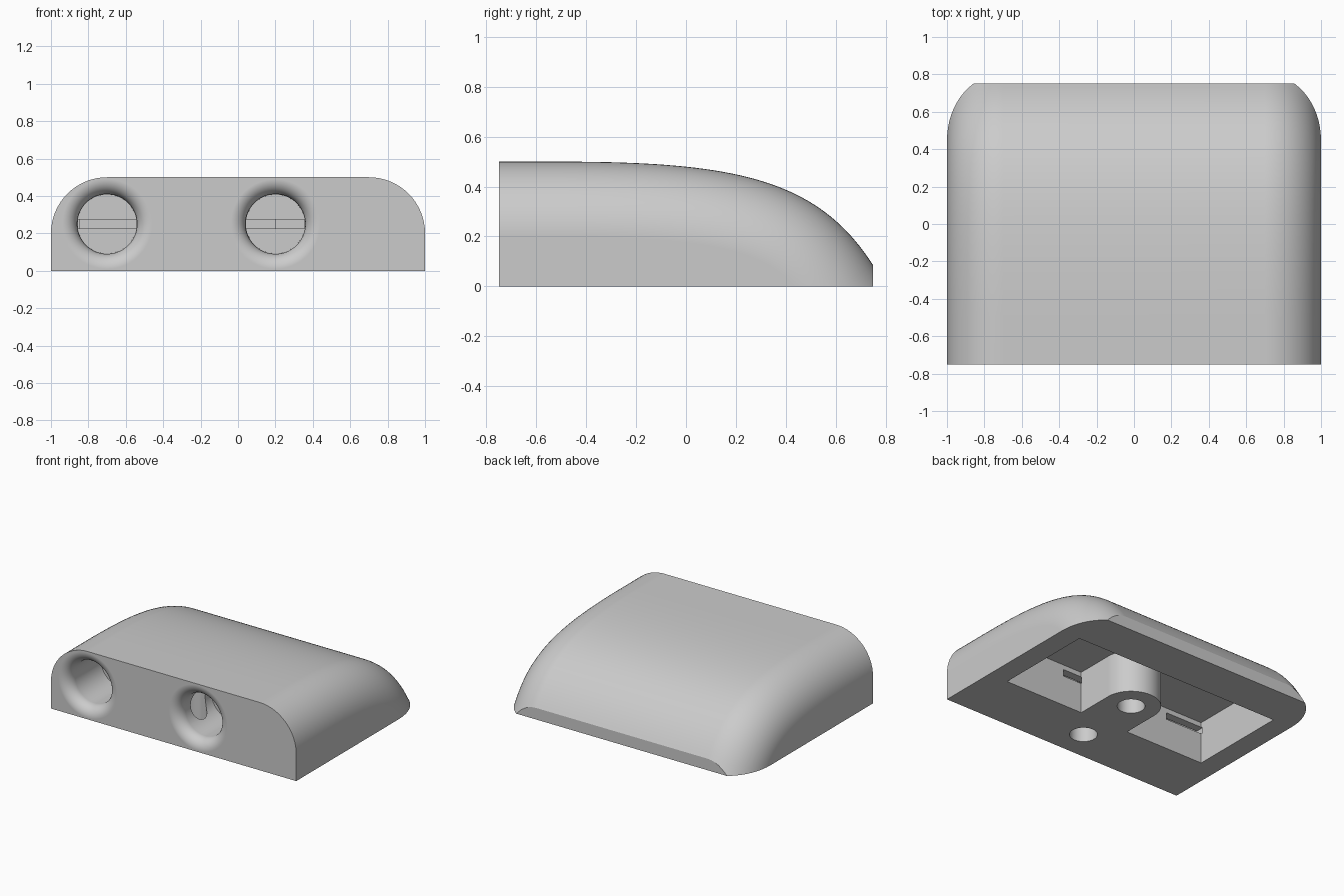
import bpy
import bmesh
from math import sin, cos, pi, radians
from mathutils import Vector

old = bpy.data.objects.get("Cube")
if old:
    bpy.data.objects.remove(old, do_unlink=True)

grey = bpy.data.materials.new("light_grey")
grey.use_nodes = True
grey.diffuse_color = (0.6, 0.6, 0.6, 1)
grey.node_tree.nodes["Principled BSDF"].inputs["Base Color"].default_value = (0.6, 0.6, 0.6, 1)


def finish(name, bm):
    """Turn a bmesh into a linked object with outward normals."""
    bmesh.ops.recalc_face_normals(bm, faces=bm.faces)
    mesh = bpy.data.meshes.new(name)
    bm.to_mesh(mesh)
    bm.free()
    mesh.materials.append(grey)
    obj = bpy.data.objects.new(name, mesh)
    bpy.context.collection.objects.link(obj)
    return obj


def loft(name, rings):
    """Closed rings joined in order, with flat end caps."""
    bm = bmesh.new()
    rows = [[bm.verts.new(p) for p in ring] for ring in rings]
    for a, b in zip(rows, rows[1:]):
        for i in range(len(a)):
            j = (i + 1) % len(a)
            bm.faces.new((a[i], a[j], b[j], b[i]))
    bm.faces.new(rows[0])
    bm.faces.new(rows[-1])
    return finish(name, bm)


def prism(name, outline, z0, z1):
    return loft(name, [[(x, y, z) for x, y in outline] for z in (z0, z1)])


def box(name, x0, x1, y0, y1, z0, z1):
    return prism(name, [(x0, y0), (x1, y0), (x1, y1), (x0, y1)], z0, z1)


def arc(cx, cy, r, a0, a1, n):
    return [(cx + r * cos(a0 + (a1 - a0) * i / n), cy + r * sin(a0 + (a1 - a0) * i / n))
            for i in range(n + 1)]


def combine(obj, other, operation):
    other.hide_render = True
    mod = obj.modifiers.new("cut", 'BOOLEAN')
    mod.operation = operation
    mod.solver = 'EXACT'
    mod.object = other
    bpy.context.view_layer.objects.active = obj
    bpy.ops.object.modifier_apply(modifier=mod.name)
    bpy.data.objects.remove(other, do_unlink=True)


def shell_block():
    """Block with a swept top edge rounding that follows the side profile."""
    p = [Vector(c) for c in ((-0.5, 0.5), (0.2, 0.5), (0.53, 0.43), (0.75, 0.085))]
    path = [(Vector((-0.9, 0.5)), Vector((0, 1)))]
    steps = 40
    for i in range(steps + 1):
        t = i / steps
        s = 1 - t
        pos = s**3 * p[0] + 3 * s * s * t * p[1] + 3 * s * t * t * p[2] + t**3 * p[3]
        tan = (s * s * (p[1] - p[0]) + 2 * s * t * (p[2] - p[1]) + t * t * (p[3] - p[2])).normalized()
        normal = Vector((-tan.y, tan.x))
        path.append((pos, normal))
    path.append((pos + tan * 0.6, normal))

    # Half section of (x, inset), mirrored for the other side
    radius = 0.3
    right = [(1 - radius + radius * cos(a), radius * (1 - sin(a)))
             for a in (pi / 2 * i / 16 for i in range(17))]
    section = [(-x, d) for x, d in right] + right[::-1]

    bm = bmesh.new()
    rows = []
    for pos, normal in path:
        row = []
        for x, d in section:
            q = pos - normal * d
            row.append(bm.verts.new((x, q.x, q.y)))
        rows.append(row)
    for a, b in zip(rows, rows[1:]):
        for i in range(len(a) - 1):
            bm.faces.new((a[i], a[i + 1], b[i + 1], b[i]))
    left_foot, right_foot = [bm.verts.new((x, -0.9, -0.7)) for x in (-1, 1)]
    bm.faces.new([left_foot] + [r[0] for r in rows])
    bm.faces.new([right_foot] + [r[-1] for r in rows])
    bm.faces.new([left_foot] + rows[0] + [right_foot])
    bm.faces.new(rows[-1])
    bm.faces.new([left_foot, rows[-1][0], rows[-1][-1], right_foot])
    return finish("housing", bm)


# Outer body, trimmed flat at front, back and bottom
housing = shell_block()
combine(housing, box("trim", -1.5, 1.5, -0.75, 0.75, 0, 1), 'INTERSECT')

# Underside pocket wrapped around a round-ended screw boss
outline = [(-0.2, -0.31), (-0.845, -0.31), (-0.845, 0.44), (0.845, 0.44), (0.845, -0.31), (0.2, -0.31)]
outline += arc(0, -0.03, 0.2, 0, pi, 32)
combine(housing, prism("pocket", outline, -0.1, 0.31), 'DIFFERENCE')

# Flared front sockets, each with a thin slot through to the pocket
for cx in (-0.7, 0.2):
    flare = [(0.24 - 0.08 * sin(a), -0.67 - 0.08 * cos(a)) for a in (pi / 2 * i / 12 for i in range(13))]
    profile = [(0.24, -0.85)] + flare + [(0.158, -0.37)]
    rings = [[(x, y, z) for x, z in arc(cx, 0.25, r, 0, 2 * pi, 64)[:-1]] for r, y in profile]
    combine(housing, loft("socket", rings), 'DIFFERENCE')
    combine(housing, box("slot", cx - 0.156, cx + 0.156, -0.4, -0.3 if cx < 0 else -0.305, 0.225, 0.275),
            'DIFFERENCE')

# Screw holes from below
for cy in (-0.525, -0.03):
    hole = arc(0, cy, 0.093, 0, 2 * pi, 48)[:-1]
    combine(housing, prism("screw_hole", hole, -0.1, 0.4), 'DIFFERENCE')

# Smooth curves with crisp edges
bpy.ops.object.select_all(action='DESELECT')
housing.select_set(True)
bpy.context.view_layer.objects.active = housing
bpy.ops.object.shade_smooth_by_angle(angle=radians(30))
weighted = housing.modifiers.new("even_shading", 'WEIGHTED_NORMAL')
weighted.keep_sharp = True
